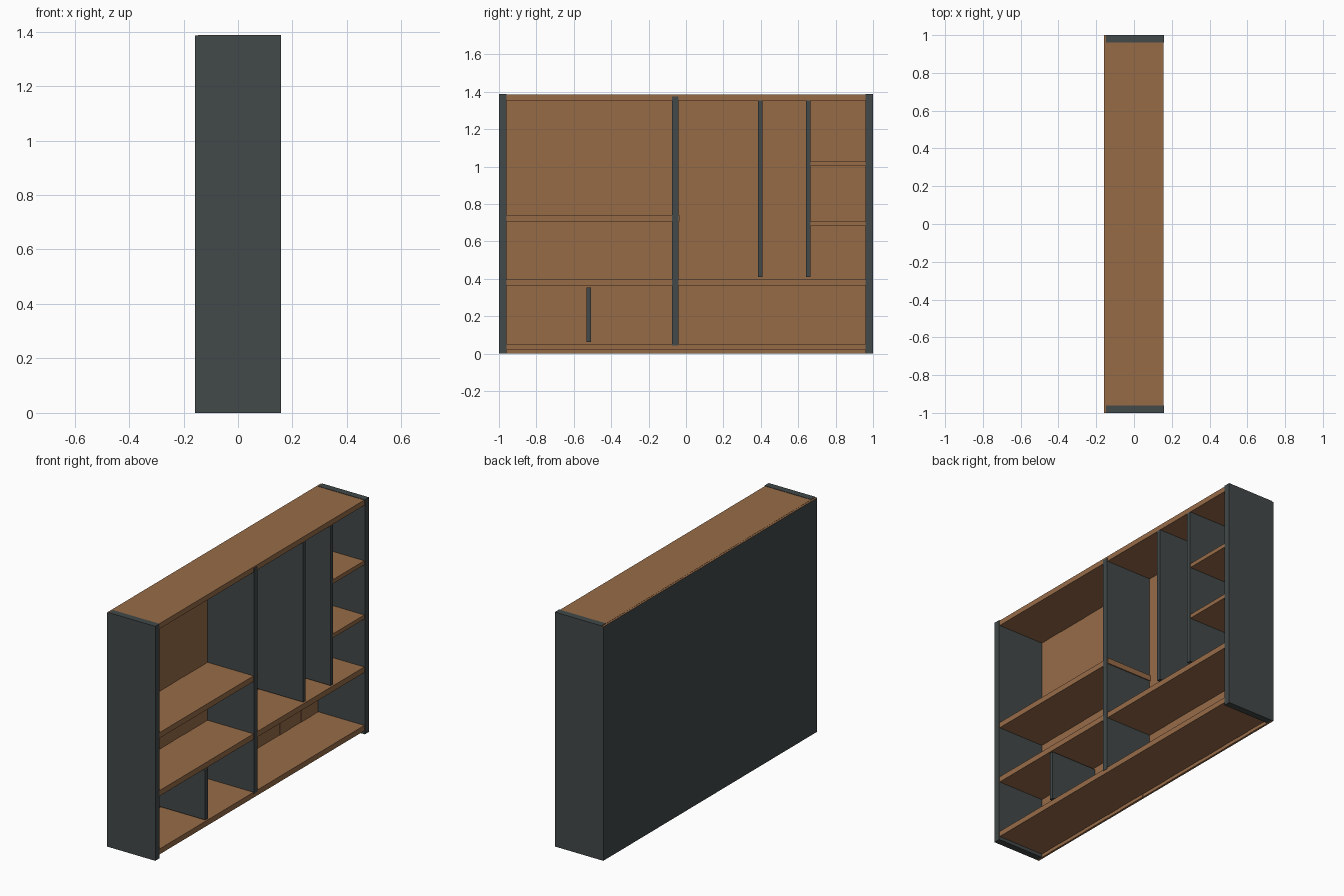
import bpy, bmesh

if "Cube" in bpy.data.objects:
    bpy.data.objects.remove(bpy.data.objects["Cube"])


def material(name, rgb):
    m = bpy.data.materials.new(name)
    m.diffuse_color = (*rgb, 1)
    m.use_nodes = True
    m.node_tree.nodes["Principled BSDF"].inputs["Base Color"].default_value = m.diffuse_color
    return m


WOOD = material("brown wood", (0.31, 0.148, 0.064))
DARK = material("dark slate", (0.054, 0.066, 0.067))


def box(name, x, y, z, *mats):
    """Axis-aligned box from (min, max) ranges."""
    bm = bmesh.new()
    bmesh.ops.create_cube(bm, size=1)
    for v in bm.verts:
        v.co = [r[0] if c < 0 else r[1] for c, r in zip(v.co, (x, y, z))]
    me = bpy.data.meshes.new(name)
    bm.to_mesh(me)
    bm.free()
    for m in mats:
        me.materials.append(m)
    ob = bpy.data.objects.new(name, me)
    bpy.context.collection.objects.link(ob)
    return ob


BACK, INNER = -0.1585, -0.147
FRONT = 0.1585
H = 1.388

# side panels
for s, name in ((-1, "left_side_panel"), (1, "right_side_panel")):
    box(name, (INNER, FRONT), tuple(sorted((s * 0.96, s))), (0, H), DARK)

# back planks of slightly uneven thickness, painted dark behind and on the ends
seams = [-1, -0.9, -0.8, -0.6, -0.4, -0.3, -0.1, 0.1, 0.4, 0.6, 0.7, 0.8, 0.9, 1]
for i, (a, b) in enumerate(zip(seams, seams[1:])):
    plank = box(f"back_plank_{i + 1}", (BACK, INNER + 0.0015 * (i % 2)),
                (a, b), (0, 1.385), WOOD, DARK)
    for f in plank.data.polygons:
        at_end = abs(f.normal.y) > 0.9 and abs(f.center.y) > 0.99
        if f.normal.x < -0.9 or at_end:
            f.material_index = 1

# horizontal boards: y range, z range
shelves = {
    "top_board": ((-0.96, 0.96), (1.355, 1.386)),
    "bottom_board": ((-0.96, 0.96), (0.02, 0.052)),
    "long_shelf": ((-0.96, 0.96), (0.365, 0.398)),
    "left_shelf": ((-0.96, -0.035), (0.708, 0.741)),
    "upper_small_shelf": ((0.66, 0.96), (1.003, 1.027)),
    "lower_small_shelf": ((0.66, 0.96), (0.682, 0.706)),
}
for name, (y, z) in shelves.items():
    box(name, (INNER, 0.155), y, z, WOOD)

# vertical dividers, slightly proud of the shelves
dividers = {
    "main_divider": ((-0.076, -0.041), (0.043, 1.376)),
    "middle_divider": ((0.385, 0.409), (0.41, 1.355)),
    "right_divider": ((0.641, 0.665), (0.41, 1.355)),
    "lower_divider": ((-0.531, -0.507), (0.062, 0.355)),
}
for name, (y, z) in dividers.items():
    box(name, (INNER, 0.157), y, z, DARK)
